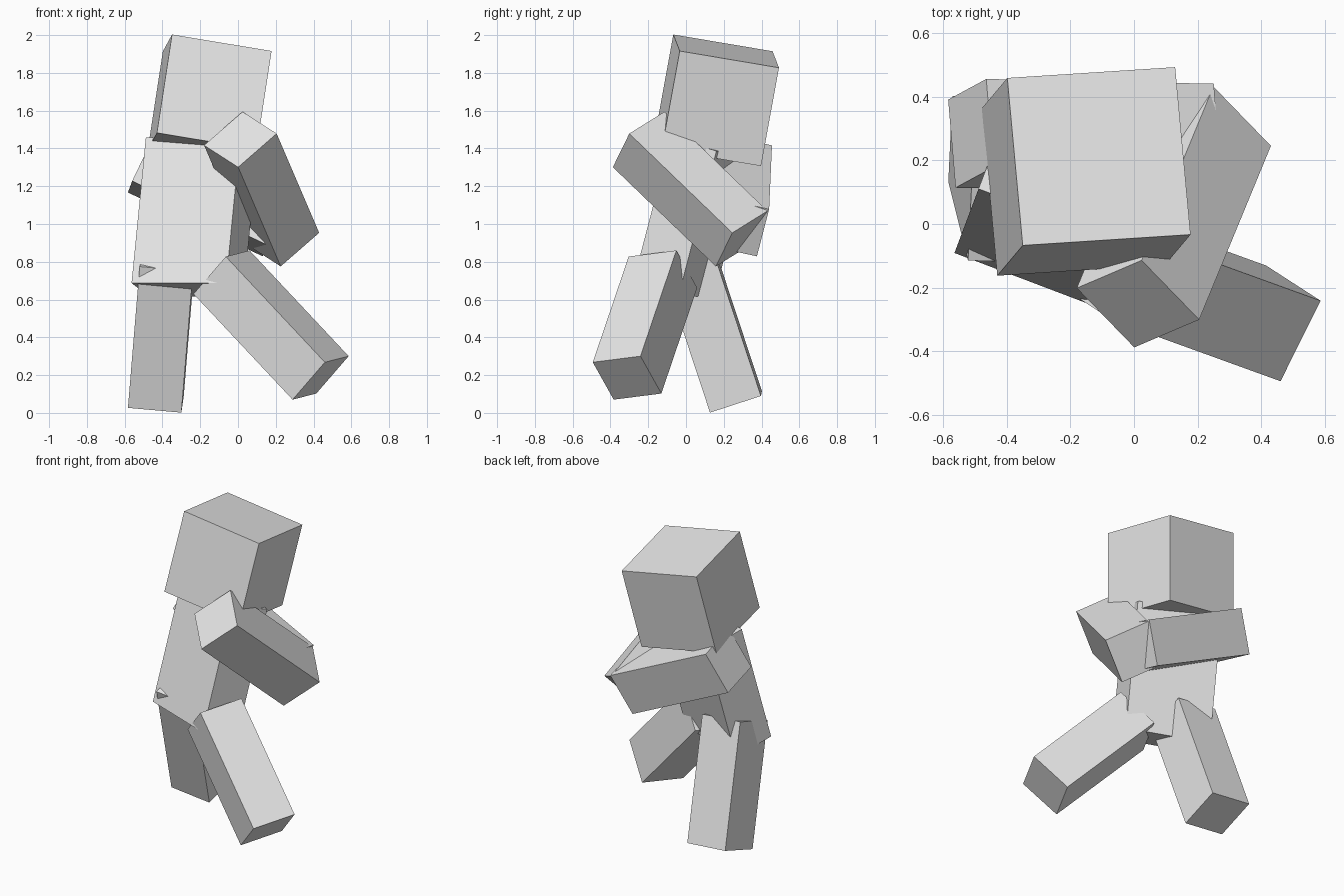
import bpy
from mathutils import Matrix, Vector

default_cube = bpy.data.objects.get("Cube")
if default_cube:
    bpy.data.objects.remove(default_cube, do_unlink=True)

# One plain grey for the whole figure
grey = bpy.data.materials.new("plain grey")
grey.use_nodes = True
colour = (0.8, 0.8, 0.8, 1.0)
grey.diffuse_color = colour
grey.node_tree.nodes["Principled BSDF"].inputs["Base Color"].default_value = colour


def block(name, size, centre, side, up):
    """Posed box: 'up' is its long axis, 'side' its local x axis."""
    z = Vector(up).normalized()
    x = Vector(side)
    x = (x - z * x.dot(z)).normalized()
    y = z.cross(x)
    pose = Matrix((x, y, z)).transposed().to_4x4()
    bpy.ops.mesh.primitive_cube_add(size=1)
    part = bpy.context.object
    part.name = name
    part.data.materials.append(grey)
    part.matrix_world = (Matrix.Translation(centre) @ pose
                         @ Matrix.Diagonal((*size, 1)))
    return part


HEAD = (0.535, 0.535, 0.535)
TORSO = (0.535, 0.267, 0.80)
LIMB = (0.284, 0.284, 0.79)

# Head tipped back, torso leaning forward and turned
block("head", HEAD, (-0.15, 0.165, 1.655), (0.525, 0.035, -0.08), (0.08, 0.095, 0.52))
block("torso", TORSO, (-0.23, 0.035, 1.037), (0.5, -0.19, 0), (0.075, 0.2, 0.765))

# Arms: left swung back, right folded behind the torso
block("left_arm", LIMB, (0.125, 0.022, 1.185), (0.205, 0.09, 0.175), (-0.225, -0.545, 0.525))
block("right_arm", LIMB, (-0.155, 0.277, 1.153), (0.12, 0.065, 0.25), (-0.714, 0.015, 0.338))

# Legs in mid stride
block("left_leg", LIMB, (0.175, -0.217, 0.465), (0.13, 0.255, 0.03), (-0.525, 0.19, 0.56))
block("right_leg", LIMB, (-0.404, 0.141, 0.432), (0.28, -0.005, -0.025), (0.062, -0.247, 0.748))
